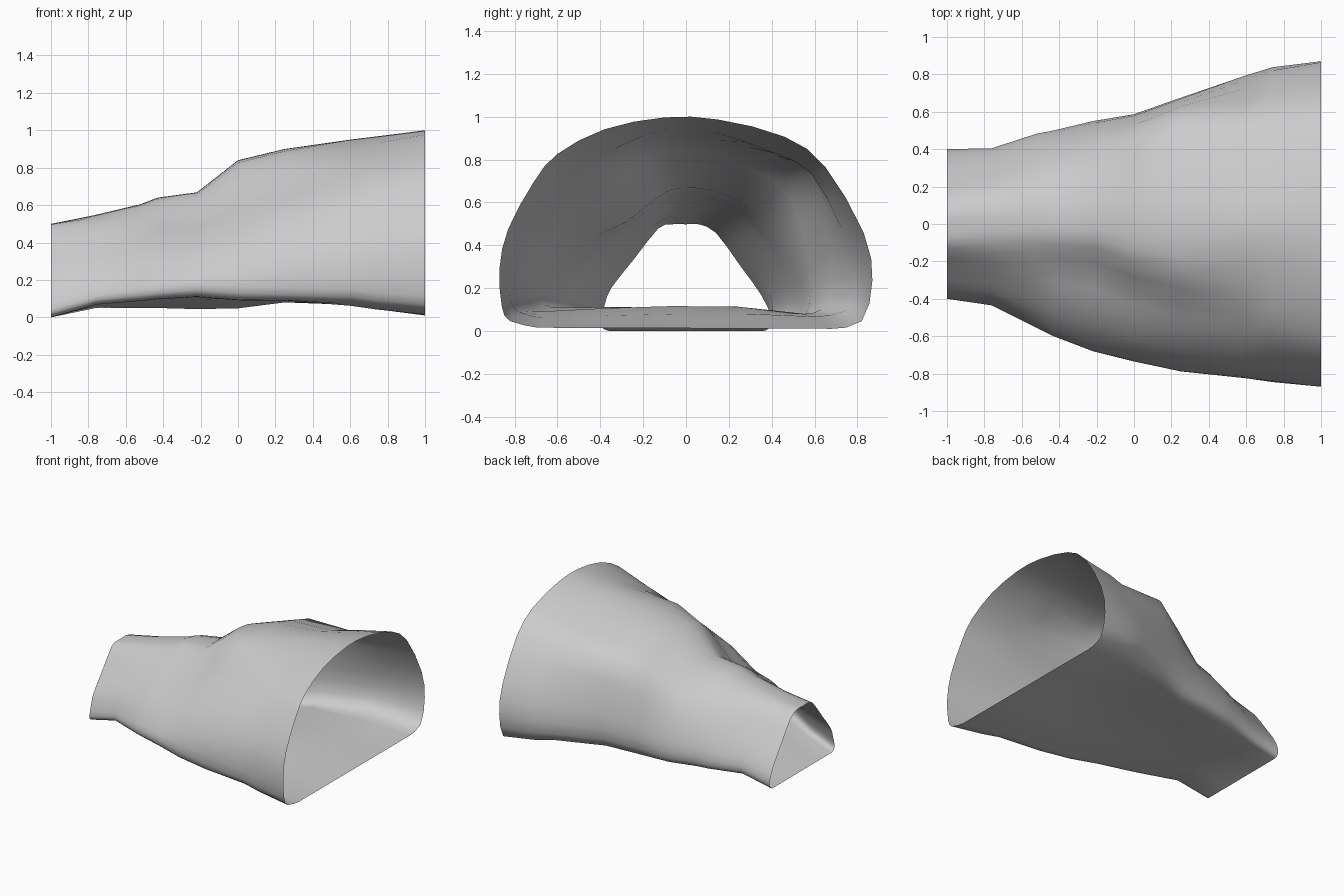
import bpy, bmesh
from mathutils import Vector

if "Cube" in bpy.data.objects:
    bpy.data.objects.remove(bpy.data.objects["Cube"])

# Key cross-sections (y, z), from the low -y floor corner over the roof to +y
mouth_small = [(-.36, 0), (-.385, .01), (-.4, .04), (-.38, .12), (-.35, .2), (-.24, .34),
               (-.13, .48), (-.07, .5), (0, .5), (.06, .5), (.14, .46), (.25, .31),
               (.35, .17), (.4, .06), (.385, .01), (.36, 0)]
waist = [(-.6, .11), (-.66, .125), (-.675, .18), (-.635, .25), (-.54, .36), (-.41, .45),
         (-.28, .51), (-.12, .635), (-.03, .67), (.12, .66), (.3, .58), (.43, .46),
         (.51, .3), (.545, .15), (.52, .06), (.46, .045)]
chamber = [(-.68, .09), (-.75, .1), (-.78, .16), (-.765, .3), (-.69, .45), (-.57, .58),
           (-.42, .7), (-.26, .86), (-.07, .9), (.15, .89), (.42, .82), (.59, .73),
           (.65, .48), (.675, .25), (.63, .1), (.55, .08)]
shoulder = [(-.68, .065), (-.78, .09), (-.825, .15), (-.82, .3), (-.77, .46), (-.65, .64),
            (-.51, .76), (-.33, .855), (-.08, .95), (.13, .93), (.42, .83), (.59, .735),
            (.73, .48), (.8, .25), (.76, .1), (.6, .07)]
mouth_large = [(-.69, .02), (-.82, .05), (-.86, .12), (-.87, .3), (-.83, .48), (-.71, .7),
               (-.6, .83), (-.38, .945), (-.1, 1), (.15, .99), (.46, .91), (.65, .77),
               (.83, .46), (.87, .24), (.82, .05), (.68, .015)]
keys = [(-1, mouth_small), (-.22, waist), (.25, chamber), (.6, shoulder), (1, mouth_large)]

# Stations along the tunnel: x, y min, y max, z min, z max
stations = [(-1, -.4, .4, 0, .5), (-.76, -.435, .405, .05, .548), (-.52, -.555, .483, .05, .605),
            (-.43, -.6, .5, .05, .64), (-.22, -.68, .55, .044, .668), (0, -.735, .587, .048, .84),
            (.25, -.788, .675, .08, .9), (.6, -.825, .795, .062, .95),
            (.74, -.845, .838, .042, .967), (1, -.87, .87, .01, 1)]


def section(x):
    """Blend the two key sections around x, then round it with spline midpoints."""
    for (x0, a), (x1, b) in zip(keys, keys[1:]):
        if x <= x1:
            t = (x - x0) / (x1 - x0)
            pts = [Vector(p).lerp(Vector(q), t) for p, q in zip(a, b)]
            break
    out = []
    for i in range(len(pts) - 1):
        p0, p3 = pts[max(i - 1, 0)], pts[min(i + 2, len(pts) - 1)]
        out += [pts[i], (pts[i] + pts[i + 1]) * .5625 - (p0 + p3) * .0625]
    return out + [pts[-1]]


def fit(values, lo, hi):
    """Stretch values to an exact range."""
    a, b = min(values), max(values)
    return [lo + (v - a) / (b - a) * (hi - lo) for v in values]


# Tunnel shell: open at both ends
bm = bmesh.new()
rings = []
for x, ylo, yhi, zlo, zhi in stations:
    pts = section(x)
    ys = fit([p[0] for p in pts], ylo, yhi)
    zs = fit([p[1] for p in pts], zlo, zhi)
    ring = list(zip(ys, zs))
    # Floor points closing the loop, with a low hump mid-tunnel
    (y0, z0), (y1, z1) = ring[-1], ring[0]
    hump = .035 * (1 - x * x) ** 2
    ring += [(y0 + (y1 - y0) * t, z0 + (z1 - z0) * t + hump * h)
             for t, h in ((.25, 1), (.5, 1), (.75, .6))]
    rings.append([bm.verts.new((x, y, z)) for y, z in ring])

for a, b in zip(rings, rings[1:]):
    n = len(a)
    for j in range(n):
        k = (j + 1) % n
        bm.faces.new((a[j], b[j], b[k], a[k])).smooth = True

mesh = bpy.data.meshes.new("tunnel_shell")
bm.to_mesh(mesh)
bm.free()
tunnel = bpy.data.objects.new("tunnel_shell", mesh)
bpy.context.collection.objects.link(tunnel)
